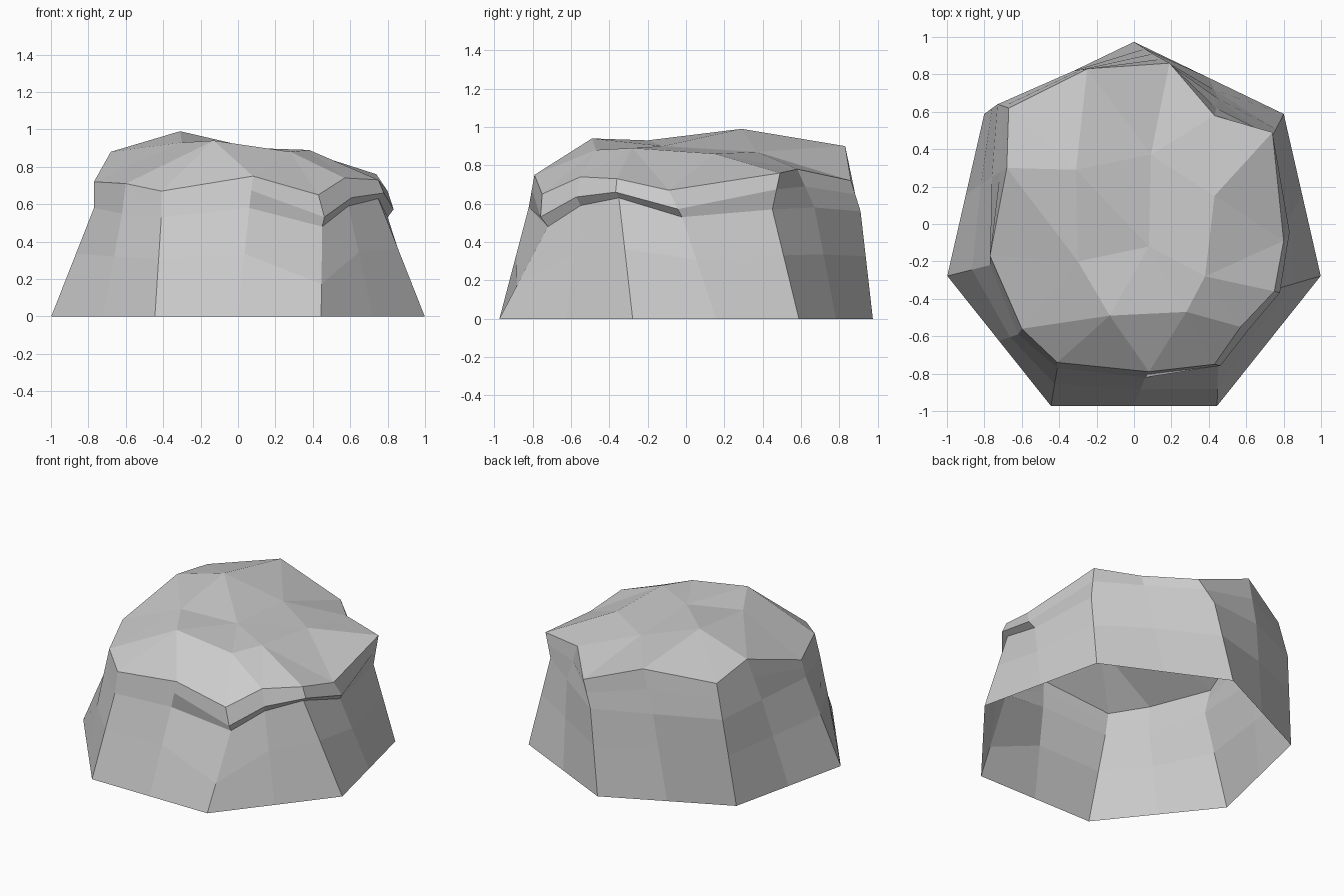
import bpy
import bmesh
import math
from mathutils import Vector

default_cube = bpy.data.objects.get("Cube")
if default_cube:
    bpy.data.objects.remove(default_cube, do_unlink=True)

SIDES = 7
COLUMNS = SIDES * 2

# Upper edge of the ledge, counterclockwise from the back corner
ledge_edge = [
    (.19, .86, .72), (-.25, .83, .9), (-.67, .62, .83), (-.68, .3, .88),
    (-.77, -.17, .72), (-.6, -.56, .71), (-.41, -.74, .67), (.08, -.79, .75),
    (.43, -.75, .65), (.57, -.55, .74), (.75, -.36, .73), (.8, -.09, .67),
    (.74, .49, .76), (.43, .58, .78),
]

# Top of the wall, tucked in beneath the ledge
wall_top = [
    (.1, .91, .56), (-.32, .82, .6), (-.73, .64, .6), (-.76, .25, .6),
    (-.77, -.22, .58), (-.62, -.59, .55), (-.41, -.77, .53), (.06, -.82, .58),
    (.45, -.72, .48), (.59, -.55, .59), (.75, -.35, .63), (.8, -.02, .53),
    (.73, .45, .57), (.45, .67, .58),
]

# Facet corners of the crown, and its middle
crown_ring = [
    (.09, .37, .87), (-.31, .29, .99), (-.3, -.2, .93), (-.13, -.49, .94),
    (.28, -.47, .88), (.38, -.28, .89), (.43, .15, .86),
]
crown_middle = (.08, -.12, .9)


def heptagon_base():
    """Corner and edge-midpoint positions of the seven-sided footprint."""
    radius, centre_y = 1.024, -.05
    corners = []
    for k in range(SIDES):
        angle = math.pi / 2 + k * math.tau / SIDES
        corners.append(Vector((radius * math.cos(angle),
                               centre_y + radius * math.sin(angle), 0)))
    points = []
    for k, corner in enumerate(corners):
        points.append(corner)
        points.append(corner.lerp(corners[(k + 1) % SIDES], .5))
    return points


def bridge(mesh, lower, upper):
    """Skin two closed rings with quads."""
    for i in range(COLUMNS):
        j = (i + 1) % COLUMNS
        mesh.faces.new((lower[i], lower[j], upper[j], upper[i]))


base = heptagon_base()
top = [Vector(p) for p in ledge_edge]
neck = [Vector(p) for p in wall_top]

# Middle of the wall, lower at the front corner under the overhang
overhang = range(8, 12)
waist = [b.lerp(n, .36 if i == 8 else .58)
         for i, (b, n) in enumerate(zip(base, neck))]

# Ledge lip, pushed outward where it overhangs
lip = []
for i, (t, n) in enumerate(zip(top, neck)):
    point = t.lerp(n, .7 if i in overhang else .45)
    if i in overhang:
        point.x *= 1.04
        point.y *= 1.04
    lip.append(point)

# Wall and ledge
bm = bmesh.new()
rings = [[bm.verts.new(p) for p in ring]
         for ring in (base, waist, neck, lip, top)]
for lower, upper in zip(rings, rings[1:]):
    bridge(bm, lower, upper)

# Faceted crown
rim = rings[-1]
inner = [bm.verts.new(p) for p in crown_ring]
middle = bm.verts.new(crown_middle)
for k in range(SIDES):
    here, following = inner[k], inner[(k + 1) % SIDES]
    before, centre, after = rim[2 * k - 1], rim[2 * k], rim[2 * k + 1]
    bm.faces.new((before, centre, here))
    bm.faces.new((centre, after, here))
    bm.faces.new((after, following, here))
    bm.faces.new((here, following, middle))

mesh = bpy.data.meshes.new("boulder")
bm.to_mesh(mesh)
bm.free()

# Stone colour
stone = bpy.data.materials.new("stone_grey")
stone.use_nodes = True
colour = (.6, .6, .6, 1)
stone.diffuse_color = colour
stone.node_tree.nodes["Principled BSDF"].inputs["Base Color"].default_value = colour
mesh.materials.append(stone)

boulder = bpy.data.objects.new("boulder", mesh)
bpy.context.collection.objects.link(boulder)
